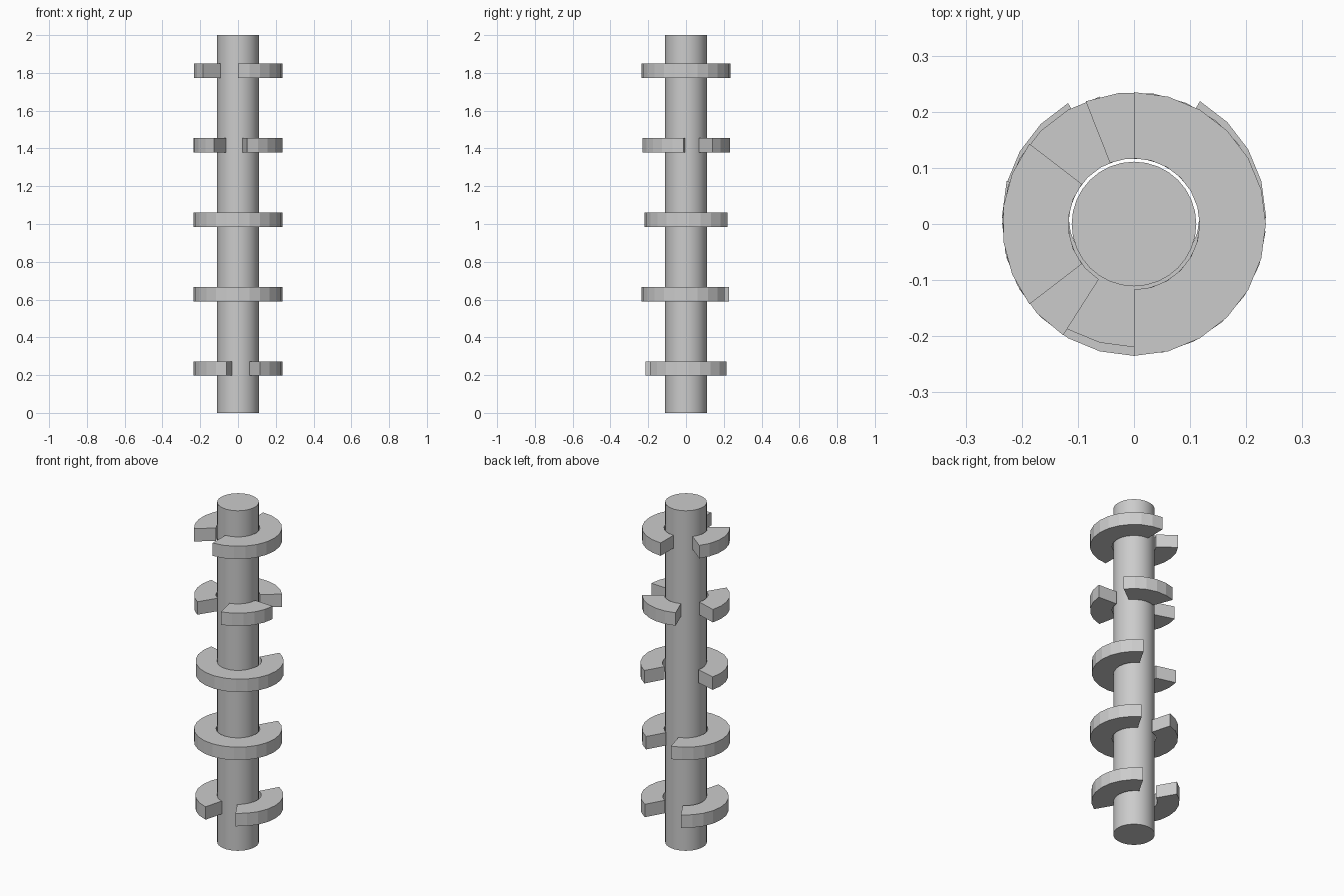
import bpy, bmesh
from math import cos, sin, radians

if "Cube" in bpy.data.objects:
    bpy.data.objects.remove(bpy.data.objects["Cube"])

R_IN, R_OUT, HEIGHT = 0.117, 0.235, 0.076
STEP = 15  # degrees per flat facet


def finish(name, bm):
    bmesh.ops.recalc_face_normals(bm, faces=bm.faces)
    mesh = bpy.data.meshes.new(name)
    bm.to_mesh(mesh)
    bm.free()
    obj = bpy.data.objects.new(name, mesh)
    bpy.context.collection.objects.link(obj)
    return obj


def ring_segment(bm, start, end, z, y_shift):
    """Flat-faceted ring sector from start to end degrees."""
    count = round((end - start) / STEP)
    sections = []
    for i in range(count + 1):
        a = radians(start + (end - start) * i / count)
        sections.append([bm.verts.new((r * cos(a), r * sin(a) + y_shift, z + h))
                         for r, h in ((R_IN, 0), (R_OUT, 0), (R_OUT, HEIGHT), (R_IN, HEIGHT))])
    for a, b in zip(sections, sections[1:]):
        for k in range(4):
            n = (k + 1) % 4
            bm.faces.new((a[k], b[k], b[n], a[n]))
    bm.faces.new(sections[0])
    bm.faces.new(sections[-1])


# Central shaft
bpy.ops.mesh.primitive_cylinder_add(vertices=32, radius=0.111, depth=2, location=(0, 0, 1))
bpy.context.object.name = "shaft"
bpy.ops.object.shade_smooth_by_angle()

# Broken rings, bottom to top: y offset and the arcs that remain
levels = [
    (0.012, [(120, 255), (300, 420)]),
    (0.0, [(105, 420)]),
    (0.0155, [(165, 420)]),
    (0.0, [(36.5, 111.5), (162.5, 237.5), (282, 357)]),
    (0.0, [(-90, 90), (142.5, 217.5)]),
]
for i, (shift, arcs) in enumerate(levels):
    bm = bmesh.new()
    for start, end in arcs:
        ring_segment(bm, start, end, 0.197 + 0.394 * i, shift)
    finish(f"broken_ring_{i + 1}", bm)
